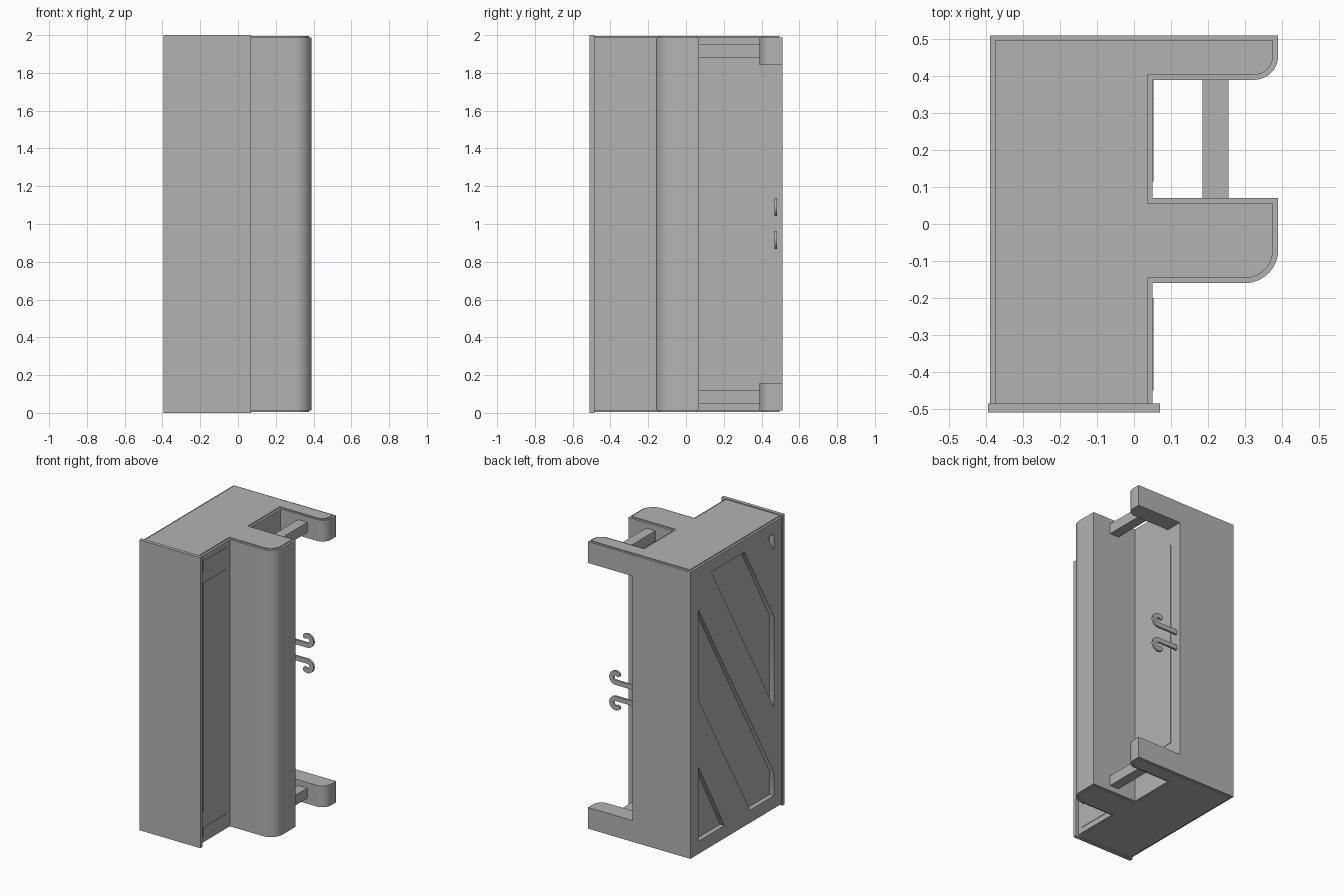
import bpy, bmesh, math
from mathutils import Vector

cube = bpy.data.objects.get("Cube")
if cube:
    bpy.data.objects.remove(cube, do_unlink=True)

grey = bpy.data.materials.new("plain_grey")
grey.use_nodes = True
colour = (0.45, 0.45, 0.45, 1)
grey.diffuse_color = colour
grey.node_tree.nodes["Principled BSDF"].inputs["Base Color"].default_value = colour


def prism(name, points, axis, low, high):
    """Extrude a flat outline along x, y or z between two positions."""
    def place(p, d):
        c = list(p)
        c.insert("xyz".index(axis), d)
        return c
    bm = bmesh.new()
    face = bm.faces.new([bm.verts.new(place(p, low)) for p in points])
    step = Vector(place((0, 0), high - low))
    made = bmesh.ops.extrude_face_region(bm, geom=[face])["geom"]
    bmesh.ops.translate(bm, vec=step, verts=[v for v in made if isinstance(v, bmesh.types.BMVert)])
    bmesh.ops.recalc_face_normals(bm, faces=bm.faces)
    mesh = bpy.data.meshes.new(name)
    bm.to_mesh(mesh)
    bm.free()
    mesh.materials.append(grey)
    obj = bpy.data.objects.new(name, mesh)
    bpy.context.collection.objects.link(obj)
    return obj


def rect(a0, a1, b0, b1):
    return [(a0, b0), (a1, b0), (a1, b1), (a0, b1)]


def arc(cx, cy, r, start, end, n=12):
    angles = [math.radians(start + (end - start) * i / n) for i in range(n + 1)]
    return [(cx + r * math.cos(a), cy + r * math.sin(a)) for a in angles]


def select(obj):
    bpy.ops.object.select_all(action='DESELECT')
    obj.select_set(True)
    bpy.context.view_layer.objects.active = obj


def smooth(obj):
    select(obj)
    bpy.ops.object.shade_smooth_by_angle(angle=math.radians(30))


# Outline pieces, shrunk by e for the end lids
def column_edge(e=0):
    return ([(0.05 - e, -0.16 + e)] + arc(0.30, -0.07, 0.09 - e, -90, 0)
            + [(0.39 - e, 0.07 - e), (0.05 - e, 0.07 - e)])


def arm_edge(e=0):
    return ([(0.05 - e, 0.39 + e)] + arc(0.325, 0.455, 0.065 - e, -90, 0)
            + [(0.39 - e, 0.51 - e)])


# Main case with its rounded full-height column
case = prism("case", [(-0.39, -0.485), (0.05, -0.485)] + column_edge()
             + [(0.05, 0.51), (-0.39, 0.51)], "z", 0.012, 1.987)

# Recessed diagonal bays in the side wall, as (y, z) outlines
bays = [
    [(0.42, 0.10), (0.42, 0.61), (0.14, 0.10)],
    [(0.42, 1.69), (0.42, 1.07), (-0.14, 0.10), (-0.40, 0.10), (-0.40, 0.26)],
    [(0.28, 1.90), (-0.08, 1.90), (-0.40, 1.33), (-0.40, 0.71)],
    [(-0.335, 1.90), (-0.40, 1.90), (-0.40, 1.79)],
]
for bay in bays:
    cutter = prism("bay_cutter", bay, "x", -0.5, -0.358)
    cutter.hide_render = True
    cut = case.modifiers.new("bay", 'BOOLEAN')
    cut.operation, cut.solver, cut.object = 'DIFFERENCE', 'EXACT', cutter
    select(case)
    bpy.ops.object.modifier_apply(modifier=cut.name)
    bpy.data.objects.remove(cutter, do_unlink=True)
smooth(case)

# Front plate
prism("front_plate", rect(-0.395, 0.07, -0.51, -0.485), "z", 0, 2)

# Parts repeated at the bottom and top
rim = 0.014
lid_outline = ([(-0.39 + rim, -0.485), (0.05 - rim, -0.485)] + column_edge(rim)
               + arm_edge(rim) + [(-0.39 + rim, 0.51 - rim)])


def mirrored(name, points, axis, low, high):
    """Make a part near the bottom and its twin near the top."""
    for end in ("bottom", "top"):
        if end == "bottom":
            part = prism(end + "_" + name, points, axis, low, high)
        elif axis == "z":
            part = prism(end + "_" + name, points, axis, 2 - high, 2 - low)
        else:
            part = prism(end + "_" + name, [(a, 2 - b) for a, b in points], axis, low, high)
        smooth(part)


mirrored("lid", lid_outline, "z", 0.006, 0.012)
mirrored("arm", arm_edge() + [(0.05, 0.51)], "z", 0.012, 0.158)
mirrored("cross_bar", rect(0.185, 0.255, 0.05, 0.12), "y", 0.07, 0.39)
mirrored("side_strip", rect(-0.45, -0.20, 0.05, 0.115), "x", 0.05, 0.053)

# Thin raised panels on the open side
prism("front_side_panel", rect(-0.45, -0.20, 0.22, 1.80), "x", 0.05, 0.053)
prism("rear_side_panel", [(0.115, 0.20), (0.34, 0.20), (0.34, 0.28), (0.42, 0.28), (0.42, 1.72),
                          (0.34, 1.72), (0.34, 1.80), (0.115, 1.80)], "x", 0.05, 0.053)

# Pair of flat curled hooks, mirrored about mid height
half = 0.016
outer = arc(0.20, 1.09, 0.032 + half, -90, 125, 20)
tip = arc(0.20 + 0.032 * math.cos(math.radians(125)),
          1.09 + 0.032 * math.sin(math.radians(125)), half, 125, 305, 8)
inner = arc(0.20, 1.09, 0.032 - half, 125, -90, 20)
hook = [(0.04, 1.042)] + outer + tip[1:-1] + inner + [(0.04, 1.074)]
smooth(prism("upper_hook", hook, "y", 0.468, 0.482))
smooth(prism("lower_hook", [(x, 2.005 - z) for x, z in hook], "y", 0.468, 0.482))
